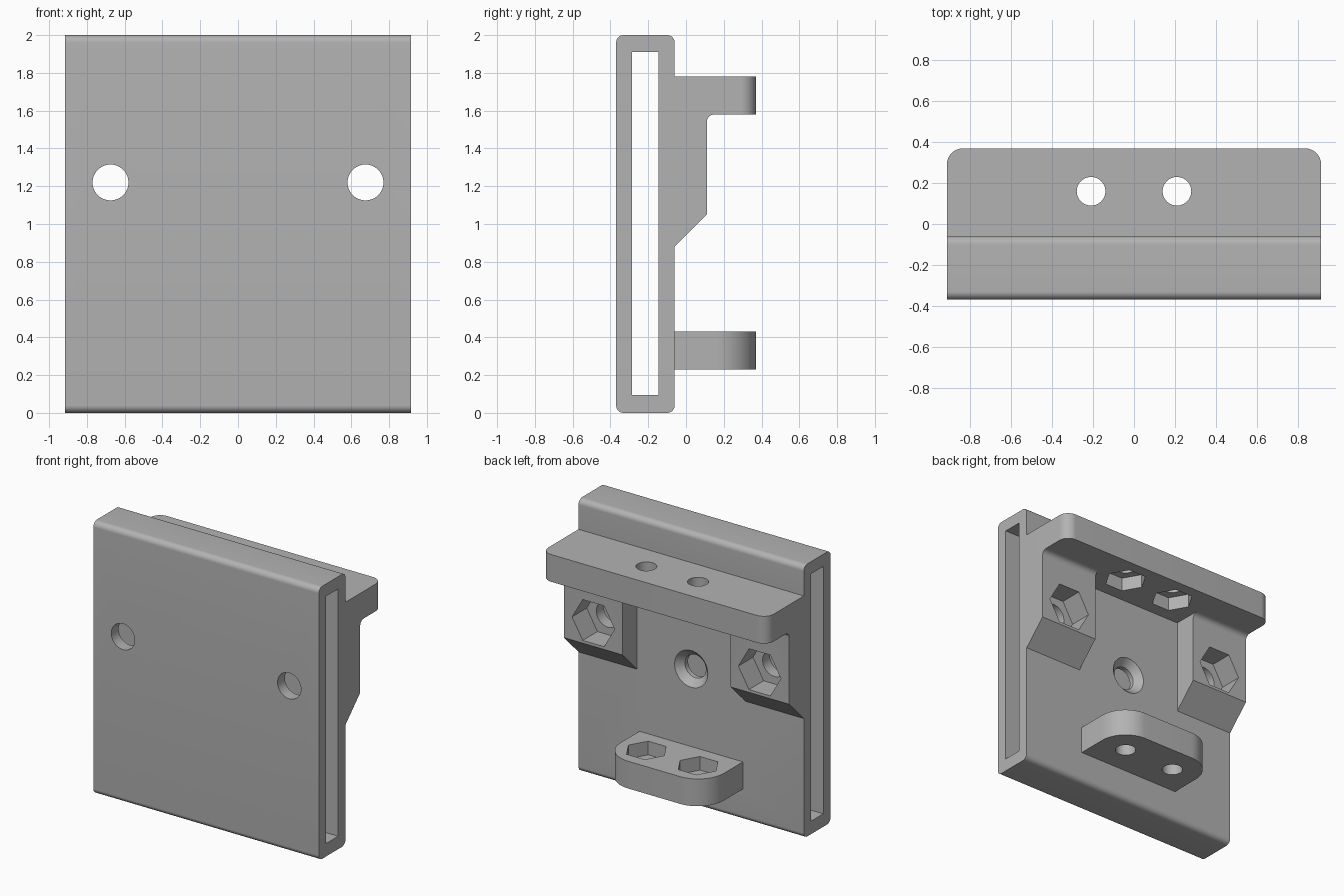
import bpy, bmesh
from math import cos, sin, pi, radians
from mathutils import Matrix, Vector

cube = bpy.data.objects.get("Cube")
if cube:
    bpy.data.objects.remove(cube, do_unlink=True)

grey = bpy.data.materials.new("plain_grey")
grey.use_nodes = True
grey.diffuse_color = (0.45, 0.45, 0.45, 1)
grey.node_tree.nodes["Principled BSDF"].inputs["Base Color"].default_value = grey.diffuse_color


def finish(name, bm):
    bmesh.ops.recalc_face_normals(bm, faces=bm.faces)
    mesh = bpy.data.meshes.new(name)
    bm.to_mesh(mesh)
    bm.free()
    mesh.materials.append(grey)
    obj = bpy.data.objects.new(name, mesh)
    bpy.context.collection.objects.link(obj)
    return obj


def extrude(name, points, move):
    """Fill a closed outline and extrude it along a vector."""
    bm = bmesh.new()
    face = bm.faces.new([bm.verts.new(p) for p in points])
    new = bmesh.ops.extrude_face_region(bm, geom=[face])["geom"]
    verts = [v for v in new if isinstance(v, bmesh.types.BMVert)]
    bmesh.ops.translate(bm, verts=verts, vec=move)
    return finish(name, bm)


def rounded(corners, steps=10):
    """2D outline whose corners (u, v, radius) are filleted."""
    out = []
    for i, (u, v, r) in enumerate(corners):
        p = Vector((u, v))
        if not r:
            out.append(p)
            continue
        a = (Vector(corners[i - 1][:2]) - p).normalized()
        b = (Vector(corners[(i + 1) % len(corners)][:2]) - p).normalized()
        for k in range(steps + 1):
            t = k / steps * pi / 2
            out.append(p + a * r * (1 - sin(t)) + b * r * (1 - cos(t)))
    return out


def side_part(name, corners, x0, x1):
    return extrude(name, [(x0, u, v) for u, v in rounded(corners)], (x1 - x0, 0, 0))


def flat_part(name, corners, z0, z1):
    return extrude(name, [(u, v, z0) for u, v in rounded(corners, 16)], (0, 0, z1 - z0))


def drill(name, axis, at, start, end, r1, r2=None, sides=48):
    """Round, conical or six-sided cutter along y or z."""
    bm = bmesh.new()
    bmesh.ops.create_cone(bm, cap_ends=True, segments=sides, radius1=r1,
                          radius2=r1 if r2 is None else r2, depth=end - start)
    if sides == 6:  # corners point sideways
        first = max(bm.verts, key=lambda v: v.co.x)
        if abs(first.co.y) > r1 * 0.1:
            bmesh.ops.rotate(bm, verts=bm.verts, matrix=Matrix.Rotation(pi / 6, 3, 'Z'))
    mid = (start + end) / 2
    if axis == 'y':
        bmesh.ops.rotate(bm, verts=bm.verts, matrix=Matrix.Rotation(-pi / 2, 3, 'X'))
        offset = (at[0], mid, at[1])
    else:
        offset = (at[0], at[1], mid)
    bmesh.ops.translate(bm, verts=bm.verts, vec=offset)
    return finish(name, bm)


def combine(target, tool, operation):
    mod = target.modifiers.new(tool.name, 'BOOLEAN')
    mod.object, mod.operation, mod.solver = tool, operation, 'EXACT'
    bpy.context.view_layer.objects.active = target
    bpy.ops.object.modifier_apply(modifier=mod.name)
    bpy.data.objects.remove(tool, do_unlink=True)


W, WALL, BACK = 0.915, -0.06, 0.37

# Hollow sleeve
r = 0.04
bracket = side_part("sleeve_bracket", [(-0.37, 0, r), (WALL, 0, r), (WALL, 2, r), (-0.37, 2, r)], -W, W)

# Top shelf and lower tab, both rooted in the back wall
root = -0.1
combine(bracket, flat_part("shelf", [(-W, root, 0), (W, root, 0), (W, BACK, 0.08),
                                     (-W, BACK, 0.08)], 1.58, 1.78), 'UNION')
combine(bracket, flat_part("tab", [(-0.42, root, 0), (0.42, root, 0), (0.42, BACK, 0.21),
                                   (-0.42, BACK, 0.21)], 0.23, 0.43), 'UNION')

# Nut blocks with a sloped foot and a fillet under the shelf
block = [(root, 0.88, 0), (WALL, 0.88, 0), (0.11, 1.05, 0), (0.11, 1.58, 0.04),
         (0.16, 1.58, 0), (0.16, 1.68, 0), (root, 1.68, 0)]
for x0, x1 in ((-W, -0.44), (0.44, W)):
    combine(bracket, side_part("nut_block", block, x0, x1), 'UNION')

# Slot through the sleeve
combine(bracket, side_part("slot", [(-0.285, 0.095, 0), (-0.145, 0.095, 0),
                                    (-0.145, 1.91, 0), (-0.285, 1.91, 0)], -1, 1), 'DIFFERENCE')

# Bolt holes and nut pockets
cutters = []
for s in (-1, 1):
    bolt, pin = (s * 0.675, 1.22), (s * 0.21, 0.16)
    cutters += [
        drill("bolt_hole", 'y', bolt, -0.5, 0.05, 0.095),
        drill("bolt_pocket", 'y', bolt, WALL, 0.2, 0.173, sides=6),
        drill("pin_hole", 'z', pin, 0.1, 1.9, 0.07),
        drill("shelf_pocket", 'z', pin, 1.5, 1.68, 0.145, sides=6),
        drill("tab_pocket", 'z', pin, 0.33, 0.5, 0.145, sides=6),
    ]

# Countersunk hole in the back wall only
cutters += [drill("screw_hole", 'y', (0, 1), -0.2, 0, 0.085),
            drill("countersink", 'y', (0, 1), -0.11, -0.05, 0.085, 0.145)]
for c in cutters:
    combine(bracket, c, 'DIFFERENCE')

bpy.ops.object.select_all(action='DESELECT')
bracket.select_set(True)
bpy.context.view_layer.objects.active = bracket
bpy.ops.object.shade_smooth_by_angle(angle=radians(30))
